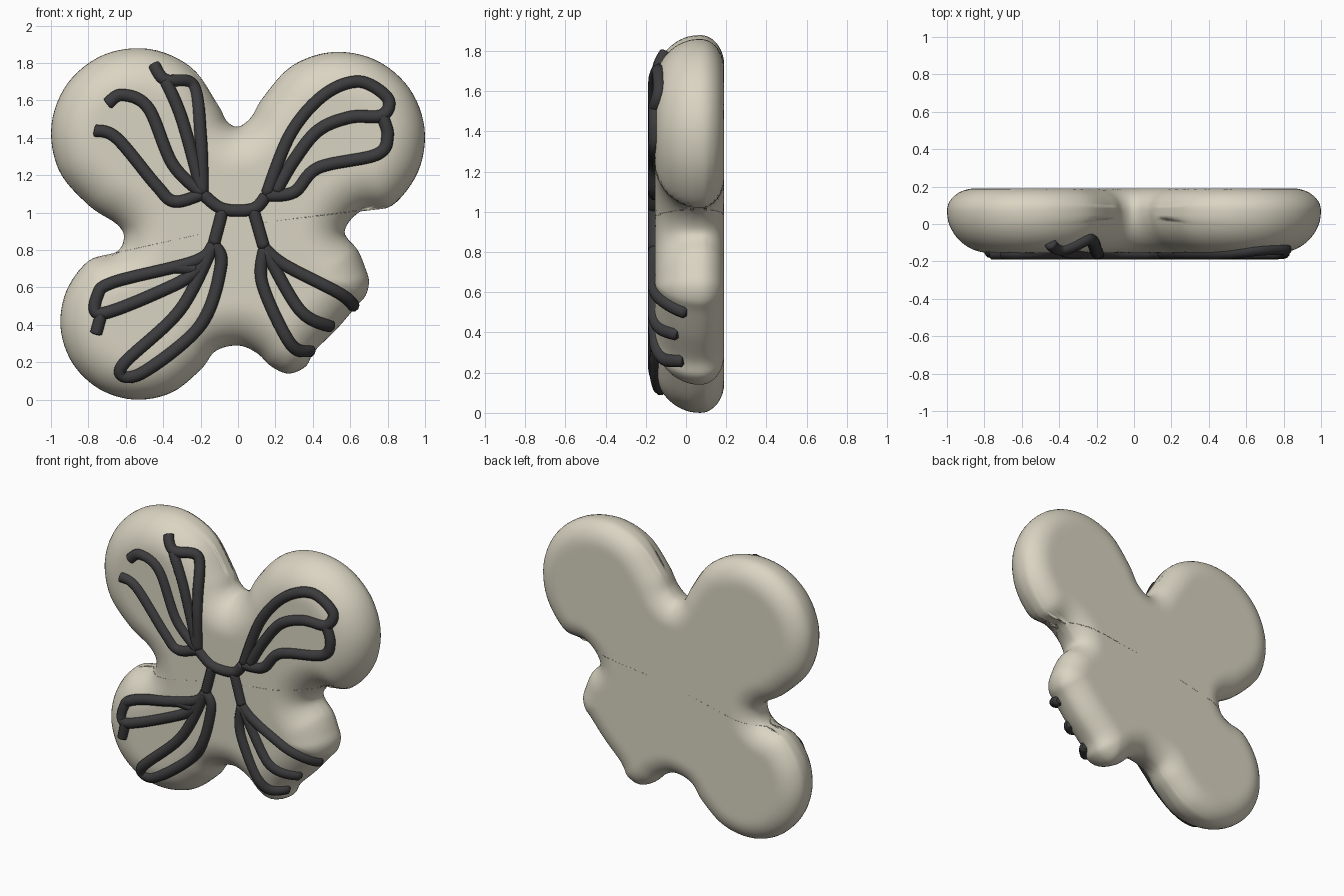
import bpy, bmesh, math
from mathutils import Vector, kdtree

if "Cube" in bpy.data.objects:
    bpy.data.objects.remove(bpy.data.objects["Cube"], do_unlink=True)


def make_material(name, rgb):
    mat = bpy.data.materials.new(name)
    mat.use_nodes = True
    mat.diffuse_color = (*rgb, 1)
    mat.node_tree.nodes["Principled BSDF"].inputs["Base Color"].default_value = (*rgb, 1)
    return mat


cream = make_material("cream", (0.7, 0.66, 0.54))
charcoal = make_material("charcoal", (0.045, 0.045, 0.048))


def arc(x, z, radius, start, end, count):
    """Points (x, z) along a circular arc, angles in degrees."""
    points = []
    for i in range(count):
        angle = math.radians(start + (end - start) * i / (count - 1))
        points.append((x + radius * math.cos(angle), z + radius * math.sin(angle)))
    return points


def smooth_path(points, steps, closed=False):
    """Catmull-Rom samples through the given (x, z) points."""
    pts = [Vector(p) for p in points]
    count = len(pts)
    # An open path repeats its end points, a closed one wraps around
    padded = [pts[-1]] + pts + pts[:2] if closed else pts[:1] + pts + pts[-1:]
    out = []
    for i in range(count if closed else count - 1):
        before, start, end, after = padded[i:i + 4]
        leave, arrive = (end - before) / 2, (after - start) / 2
        for s in range(steps):
            t = s / steps
            blend = t * t * (3 - 2 * t)
            out.append(start.lerp(end, blend) + leave * t * (1 - t) ** 2
                       - arrive * t * t * (1 - t))
    if not closed:
        out.append(pts[-1])
    return out


# Outline, clockwise from the top notch: round lobes joined by soft notches
outline = (
    [(0, 1.46), (.07, 1.51)]
    + arc(.54, 1.4, .46, 152, -52, 8)
    + [(.66, 1.01), (.57, .9), (.64, .8)]
    + arc(.54, .63, .16, 30, -55, 4)
    + [(.53, .38), (.41, .26)]
    + arc(.27, .27, .13, -45, -135, 3)
    + [(.1, .25), (0, .29), (-.12, .26)]
    + arc(-.53, .42, .42, -38, -230, 8)
    + [(-.65, .79), (-.61, .87), (-.65, .94)]
    + arc(-.54, 1.42, .46, 236, 20, 8)
    + [(-.06, 1.49)])
rim = smooth_path(outline, 24, closed=True)
tree = kdtree.KDTree(len(rim))
for i, p in enumerate(rim):
    tree.insert((p.x, 0, p.y), i)
tree.balance()

RIM_Y = 0.07


def surface_y(p, depth, reach):
    """Rounded edge: depth gained with distance from the rim, then flat."""
    u = min(tree.find((p.x, 0, p.y))[2] / reach, 1)
    return RIM_Y + depth * math.sqrt(1 - (1 - u) ** 2)


def front_y(p):
    return surface_y(p, -0.225, 0.23)


def back_y(p):
    return surface_y(p, 0.12, 0.15)


# Puffy body: rings from the rim to the middle, on both faces
RINGS = 28
middle = Vector((0, 0.93))
edge = rim[::4]
bm = bmesh.new()
rim_verts = [bm.verts.new((p.x, RIM_Y, p.y)) for p in edge]
for height in (front_y, back_y):
    outer = rim_verts
    for r in range(RINGS - 1, 0, -1):
        t = math.sin(r / RINGS * math.pi / 2)
        ring = []
        for p in edge:
            q = middle.lerp(p, t)
            ring.append(bm.verts.new((q.x, height(q), q.y)))
        for i in range(len(edge)):
            bm.faces.new((outer[i - 1], outer[i], ring[i], ring[i - 1]))
        outer = ring
    centre = bm.verts.new((middle.x, height(middle), middle.y))
    for i in range(len(edge)):
        bm.faces.new((outer[i - 1], outer[i], centre))
bmesh.ops.recalc_face_normals(bm, faces=bm.faces[:])
for f in bm.faces:
    f.smooth = True
mesh = bpy.data.meshes.new("wing_body")
bm.to_mesh(mesh)
bm.free()
mesh.materials.append(cream)
bpy.context.collection.objects.link(bpy.data.objects.new("wing_body", mesh))


def add_veins(name, *paths):
    """Dark tubes that follow the front surface."""
    curve = bpy.data.curves.new(name, "CURVE")
    curve.dimensions = "3D"
    curve.bevel_depth = 0.034
    curve.bevel_resolution = 3
    curve.use_fill_caps = True
    curve.materials.append(charcoal)
    for path in paths:
        samples = smooth_path(path, 12)
        spline = curve.splines.new("POLY")
        spline.points.add(len(samples) - 1)
        for point, p in zip(spline.points, samples):
            point.co = (p.x, front_y(p), p.y, 1)
        # Rounded ends
        for end in (0, -1):
            spline.points[end].radius = 0.6
        spline.use_smooth = True
    bpy.context.collection.objects.link(bpy.data.objects.new(name, curve))


# Junctions where the veins of each wing meet
upper_right, upper_left = (-.19, 1.1), (.15, 1.09)
lower_right, lower_left = (-.13, .83), (.14, .81)
hub_right, hub_left = (-.08, 1.02), (.08, 1.02)

add_veins("centre_veins",
          [upper_right, hub_right, hub_left, upper_left],
          [hub_right, lower_right],
          [hub_left, lower_left])

fork = (-.39, 1.71)
add_veins("upper_right_wing_veins",
          [(-.45, 1.79), fork, (-.24, 1.68), (-.2, 1.4), upper_right],
          [fork, (-.3, 1.5), upper_right],
          [(-.7, 1.58), (-.62, 1.63), (-.48, 1.56), (-.35, 1.26), upper_right],
          [(-.77, 1.44), (-.65, 1.4), (-.44, 1.15), (-.34, 1.06), upper_right])

fork = (.77, 1.52)
add_veins("upper_left_wing_veins",
          [upper_left, (.28, 1.42), (.46, 1.63), (.65, 1.7), (.8, 1.61), fork,
           (.6, 1.51), (.43, 1.44), (.3, 1.28), (.2, 1.11)],
          [fork, (.8, 1.41), (.74, 1.31), (.43, 1.24), (.3, 1.11), upper_left])

fork = (-.73, .46)
add_veins("lower_right_wing_veins",
          [lower_right, (-.23, .74), (-.66, .63), (-.75, .56), fork, (-.39, .59),
           (-.22, .69), lower_right],
          [fork, (-.76, .35)],
          [(-.36, .71), (-.22, .7)],
          [lower_right, (-.31, .48), (-.62, .18), (-.52, .14), (-.2, .4), (-.09, .72),
           lower_right])

add_veins("lower_left_wing_veins",
          [lower_left, (.25, .72), (.54, .57), (.62, .5)],
          [lower_left, (.33, .48), (.5, .39)],
          [lower_left, (.13, .62), (.28, .3), (.39, .26)])
